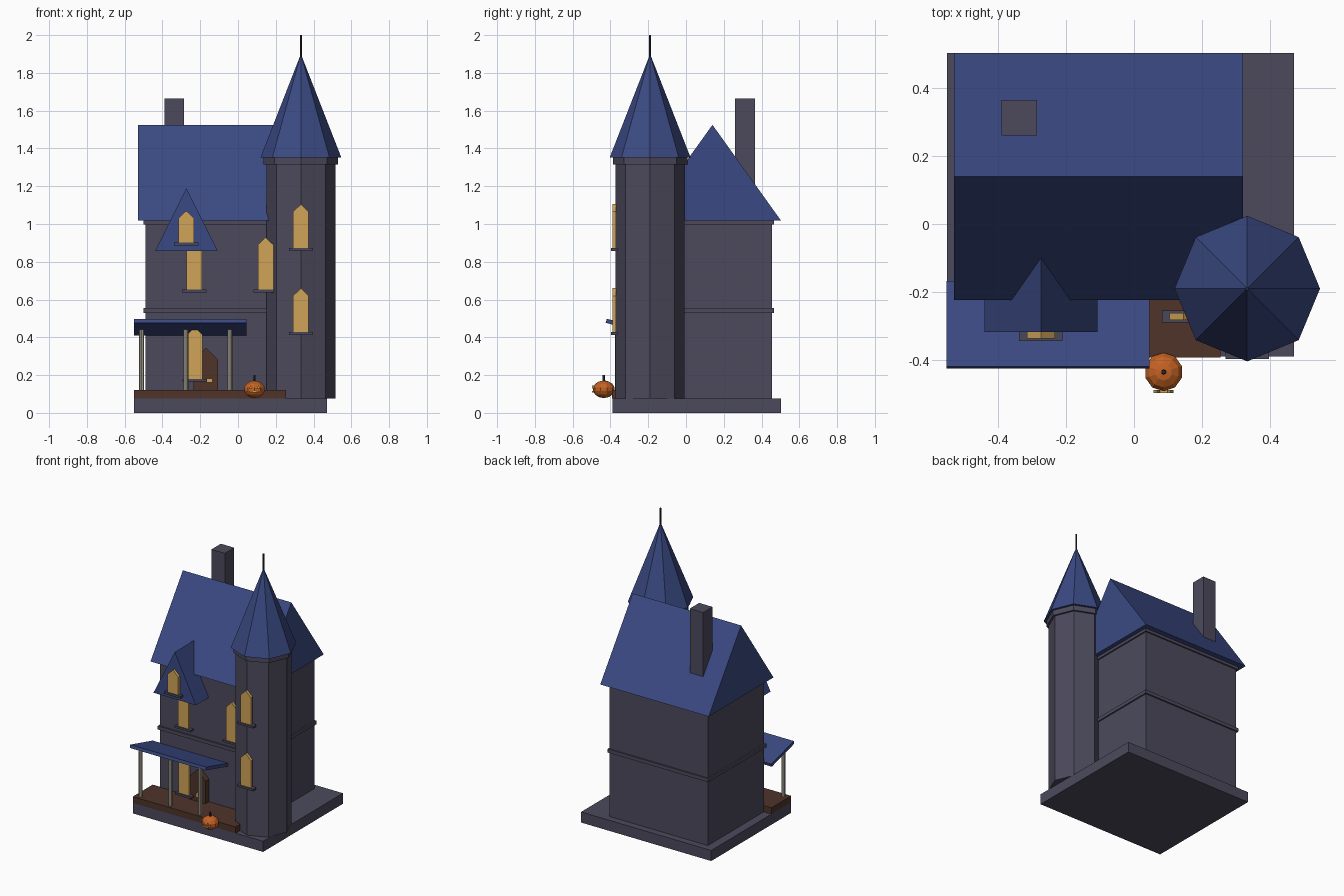
import bpy, bmesh, math
from mathutils import Matrix

if "Cube" in bpy.data.objects:
    bpy.data.objects.remove(bpy.data.objects["Cube"], do_unlink=True)


def material(name, r, g, b):
    """Flat colour given as 0-255 display values, stored as linear."""
    lin = [((c / 255 + 0.055) / 1.055) ** 2.4 for c in (r, g, b)] + [1.0]
    m = bpy.data.materials.new(name)
    m.use_nodes = True
    m.diffuse_color = lin
    m.node_tree.nodes["Principled BSDF"].inputs["Base Color"].default_value = lin
    return m


STONE = material("grey stone", 76, 74, 92)
ROOF = material("blue roof", 58, 73, 130)
GLOW = material("lit window", 208, 164, 88)
WOOD = material("brown wood", 78, 52, 42)
POST = material("pale post", 168, 162, 146)
ORANGE = material("pumpkin orange", 196, 98, 36)
IRON = material("dark iron", 44, 43, 52)
TRIM = material("slate trim", 72, 71, 90)


def finish(name, bm, mat):
    bmesh.ops.recalc_face_normals(bm, faces=bm.faces)
    me = bpy.data.meshes.new(name)
    bm.to_mesh(me)
    bm.free()
    me.materials.append(mat)
    ob = bpy.data.objects.new(name, me)
    bpy.context.collection.objects.link(ob)
    return ob


def box(name, mat, x, y, z):
    """Box from (min, max) pairs."""
    bm = bmesh.new()
    bmesh.ops.create_cube(bm, size=1)
    for v in bm.verts:
        for i, (lo, hi) in enumerate((x, y, z)):
            v.co[i] = lo if v.co[i] < 0 else hi
    return finish(name, bm, mat)


def prism(name, mat, outline, lo, hi, axis="y"):
    """Extrude an outline (across, z) along x or y."""
    bm = bmesh.new()
    place = (lambda a, z, d: (a, d, z)) if axis == "y" else (lambda a, z, d: (d, a, z))
    face = bm.faces.new([bm.verts.new(place(a, z, lo)) for a, z in outline])
    new = bmesh.ops.extrude_face_region(bm, geom=[face])["geom"]
    shift = place(0, 0, hi - lo)
    bmesh.ops.translate(bm, vec=shift, verts=[g for g in new if isinstance(g, bmesh.types.BMVert)])
    return finish(name, bm, mat)


def column(name, mat, x, y, z0, z1, r0, r1=None, sides=8):
    bm = bmesh.new()
    bmesh.ops.create_cone(bm, cap_ends=True, segments=sides, radius1=r0,
                          radius2=r0 if r1 is None else r1, depth=z1 - z0,
                          matrix=Matrix.Translation((x, y, (z0 + z1) / 2)))
    return finish(name, bm, mat)


def pointed(cx, half, z0, spring, top):
    return [(cx - half, z0), (cx + half, z0), (cx + half, spring), (cx, top), (cx - half, spring)]


def window(name, cx, y, z0, top):
    prism(name, GLOW, pointed(cx, 0.041, z0, top - 0.04, top), y - 0.01, y + 0.01)
    box(name + "_sill", TRIM, (cx - 0.064, cx + 0.064), (y - 0.017, y + 0.017), (z0 - 0.013, z0 + 0.002))


# Foundation and main house
box("foundation", STONE, (-0.55, 0.47), (-0.39, 0.503), (0, 0.075))
box("house_walls", STONE, (-0.49, 0.28), (-0.175, 0.455), (0.075, 1.02))
for name, z in (("floor_band", (0.53, 0.555)), ("cornice", (0.998, 1.018))):
    box(name, STONE, (-0.50, 0.29), (-0.185, 0.465), z)
prism("main_roof", ROOF, [(-0.223, 1.018), (0.503, 1.018), (0.14, 1.525)], -0.53, 0.32, "x")
box("chimney", STONE, (-0.39, -0.285), (0.26, 0.365), (1.15, 1.665))
prism("dormer", ROOF, [(-0.44, 0.857), (-0.107, 0.857), (-0.2735, 1.19)], -0.318, -0.06)

# Corner tower
TX, TY = 0.333, -0.19
column("tower", STONE, TX, TY, 0.075, 1.32, 0.183)
column("tower_cap", STONE, TX, TY, 1.315, 1.355, 0.197)
column("tower_roof", ROOF, TX, TY, 1.352, 1.9, 0.214, 0)
column("finial", IRON, TX, TY, 1.87, 2.0, 0.006)

# Windows
window("dormer_window", -0.274, -0.327, 0.9, 1.07)
window("upper_left_window", -0.232, -0.272, 0.65, 0.93)
window("upper_right_window", 0.146, -0.272, 0.65, 0.93)
window("ground_window", -0.229, -0.272, 0.178, 0.455)
window("tower_upper_window", TX, -0.38, 0.87, 1.105)
window("tower_lower_window", TX, -0.38, 0.425, 0.66)

# Porch
box("porch_deck", WOOD, (-0.55, 0.255), (-0.392, -0.17), (0.075, 0.12))
awning = box("porch_roof", ROOF, (-0.298, 0.298), (-0.13, 0.13), (-0.011, 0.011))
awning.location = (-0.253, -0.2965, 0.454)
awning.rotation_euler.x = -math.radians(15)
for i, x in enumerate((-0.51, -0.276, -0.043)):
    column(f"porch_post_{i + 1}", POST, x, -0.362, 0.12, 0.442, 0.0135)
prism("door", WOOD, pointed(-0.17, 0.065, 0.12, 0.28, 0.345), -0.215, -0.17)
box("door_handle", GLOW, (-0.168, -0.136), (-0.235, -0.21), (0.16, 0.183))

# Pumpkin lantern
PX, PY, PZ = 0.087, -0.435, 0.125
bm = bmesh.new()
bmesh.ops.create_uvsphere(bm, u_segments=10, v_segments=7, radius=0.058)
bmesh.ops.scale(bm, vec=(1, 1, 0.8), verts=bm.verts)
bmesh.ops.translate(bm, vec=(PX, PY, PZ), verts=bm.verts)
finish("pumpkin", bm, ORANGE)
column("pumpkin_stem", IRON, PX, PY, 0.165, 0.2, 0.008, 0.006, 6)
for side, s in (("right", -1), ("left", 1)):
    cx = PX + s * 0.02
    prism(f"pumpkin_{side}_eye", GLOW, [(cx - 0.009, 0.13), (cx + 0.009, 0.13), (cx, 0.145)], -0.497, -0.488)
box("pumpkin_mouth", GLOW, (PX - 0.025, PX + 0.025), (-0.497, -0.488), (0.108, 0.115))
